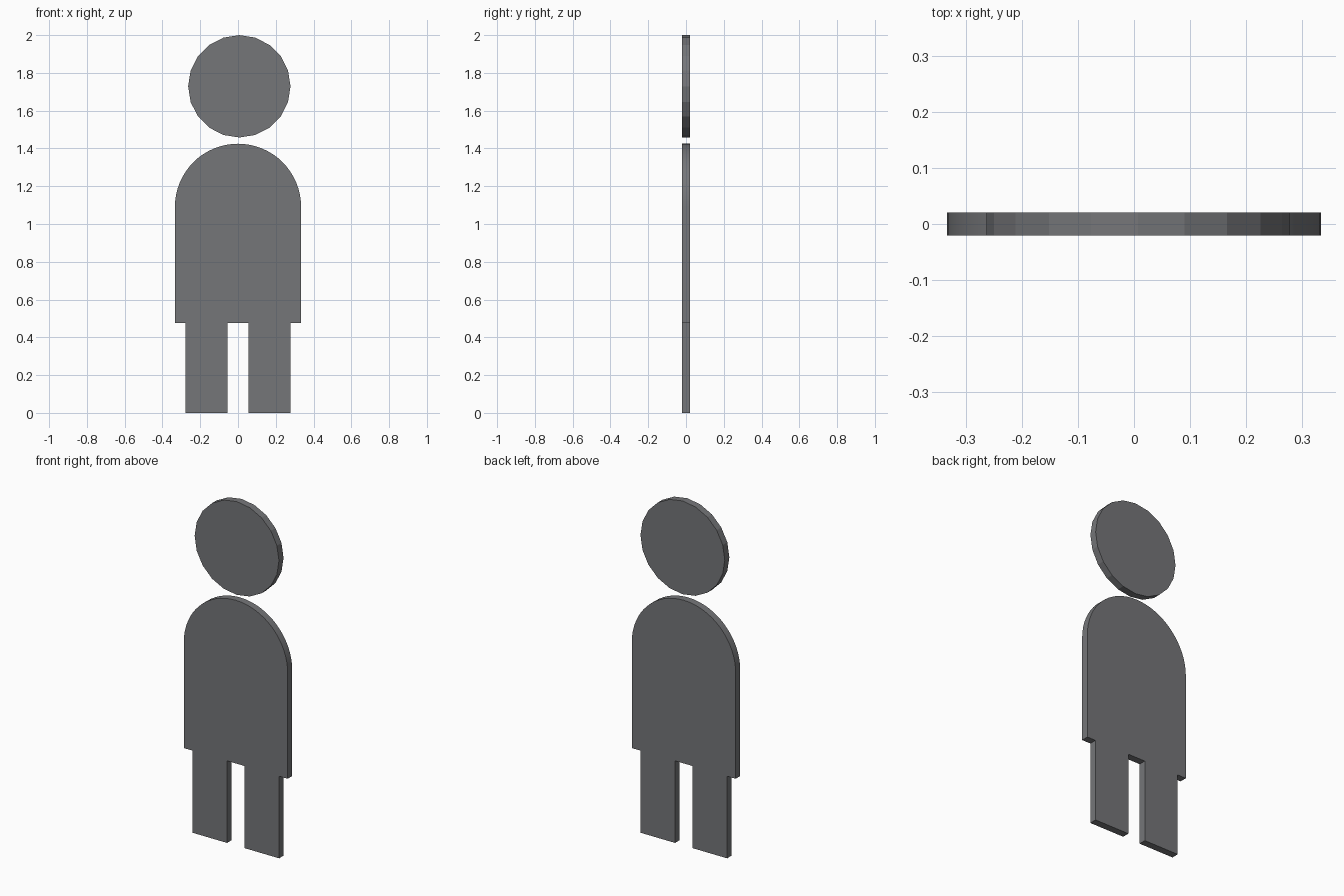
import bpy, bmesh
from math import sin, cos, pi

if "Cube" in bpy.data.objects:
    bpy.data.objects.remove(bpy.data.objects["Cube"])

HALF_DEPTH = 0.021

# Dark grey finish
dark = bpy.data.materials.new("dark_grey")
dark.diffuse_color = (0.178, 0.181, 0.19, 1)
dark.use_nodes = True
dark.node_tree.nodes["Principled BSDF"].inputs["Base Color"].default_value = dark.diffuse_color


def plate(name, outline):
    """Extrude an (x, z) outline into a flat plate centred on y = 0."""
    bm = bmesh.new()
    face = bm.faces.new([bm.verts.new((x, -HALF_DEPTH, z)) for x, z in outline])
    ext = bmesh.ops.extrude_face_region(bm, geom=[face], use_keep_orig=True)
    verts = [g for g in ext["geom"] if isinstance(g, bmesh.types.BMVert)]
    bmesh.ops.translate(bm, verts=verts, vec=(0, 2 * HALF_DEPTH, 0))
    bmesh.ops.recalc_face_normals(bm, faces=bm.faces)
    mesh = bpy.data.meshes.new(name)
    bm.to_mesh(mesh)
    bm.free()
    mesh.materials.append(dark)
    obj = bpy.data.objects.new(name, mesh)
    bpy.context.collection.objects.link(obj)
    return obj


def arc(cx, cz, r, start, end, steps):
    """Points along an arc, both ends included."""
    angles = [start + (end - start) * i / steps for i in range(steps + 1)]
    return [(cx + r * cos(a), cz + r * sin(a)) for a in angles]


# Head: 20-sided disc
plate("head", arc(0.007, 1.729, 0.271, pi / 2, 2.5 * pi, 20)[:-1])

# Torso and legs: one silhouette with a round-shouldered top
WIDTH, HIP = 0.334, 0.477
right_leg = [(0.056, HIP), (0.056, 0), (0.279, 0), (0.279, HIP), (WIDTH, HIP)]
left_leg = [(-x, z) for x, z in reversed(right_leg)]
body = plate("body", right_leg + arc(0, 1.425 - WIDTH, WIDTH, 0, pi, 32) + left_leg)

# Smooth only the rounded shoulders
bpy.context.view_layer.objects.active = body
body.select_set(True)
bpy.ops.object.shade_smooth_by_angle(angle=pi / 18)
